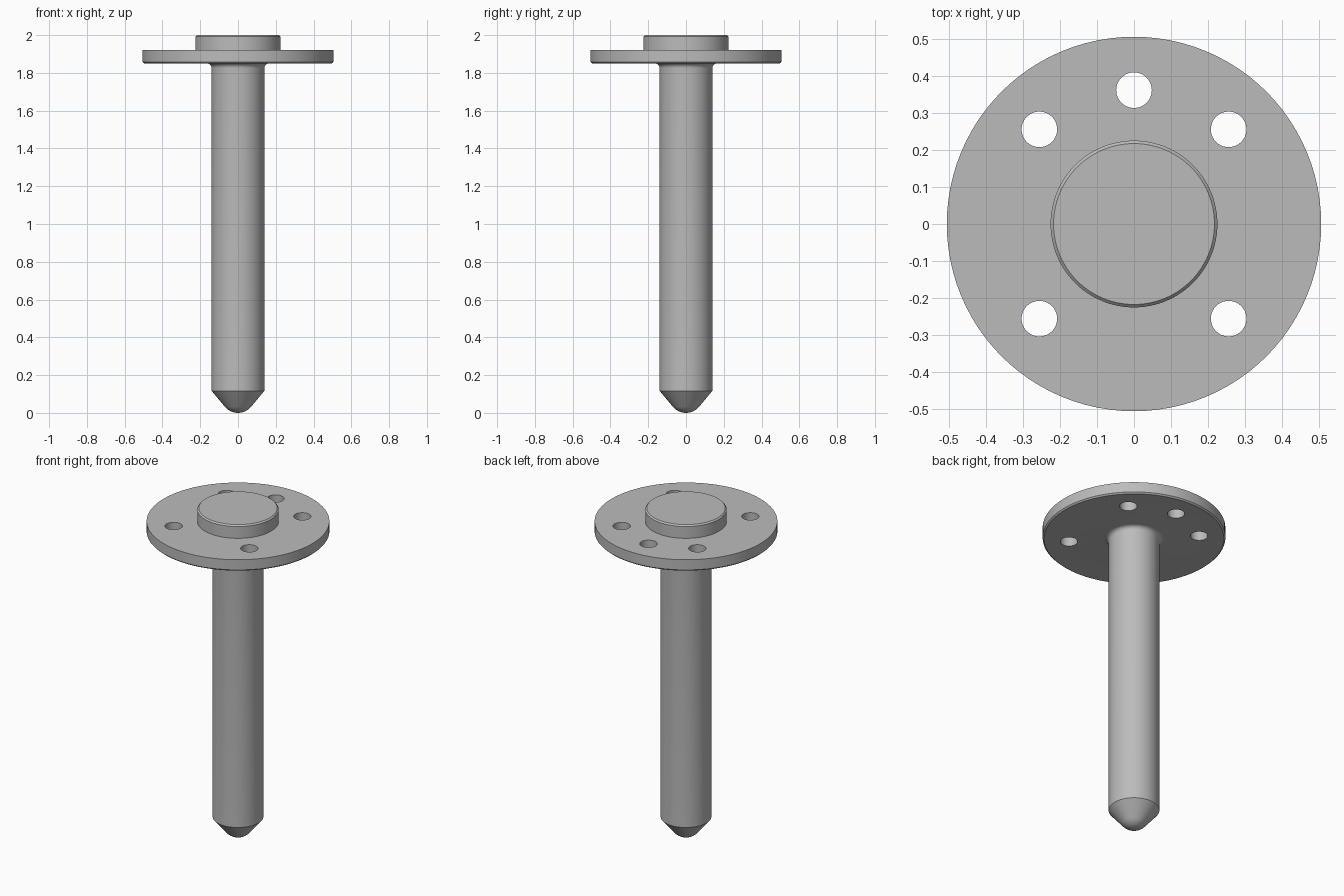
import bpy, bmesh
from math import sin, cos, pi, radians
from mathutils import Matrix, Vector

cube = bpy.data.objects.get("Cube")
if cube:
    bpy.data.objects.remove(cube, do_unlink=True)

SIDES = 96
SHAFT_R, FLANGE_R, BOSS_R = 0.14, 0.505, 0.225
FLANGE_Z, FLANGE_TOP, TOP = 1.85, 1.92, 2.0
CHAMFER = 0.008

grey = bpy.data.materials.new("plain grey")
grey.use_nodes = True
grey.diffuse_color = (0.5, 0.5, 0.5, 1)
grey.node_tree.nodes["Principled BSDF"].inputs["Base Color"].default_value = (0.5, 0.5, 0.5, 1)


def add_object(name, bm):
    mesh = bpy.data.meshes.new(name)
    bm.to_mesh(mesh)
    bm.free()
    obj = bpy.data.objects.new(name, mesh)
    bpy.context.collection.objects.link(obj)
    mesh.materials.append(grey)
    return obj


def arc(cx, cz, r, start, end, steps=8):
    angles = [radians(start + (end - start) * i / steps) for i in range(steps + 1)]
    return [(cx + r * cos(a), cz + r * sin(a)) for a in angles]


# Turned profile: rounded tip, cone, shaft, fillet, flange, boss
tip_r, fillet = 0.09, 0.025
profile = arc(0, tip_r, tip_r, -90, -40)
profile += [(SHAFT_R, 0.117)]
profile += arc(SHAFT_R + fillet, FLANGE_Z - fillet, fillet, 180, 90)
profile += [(FLANGE_R - CHAMFER, FLANGE_Z), (FLANGE_R, FLANGE_Z + CHAMFER),
            (FLANGE_R, FLANGE_TOP), (BOSS_R, FLANGE_TOP),
            (BOSS_R, TOP - CHAMFER), (BOSS_R - CHAMFER, TOP), (0, TOP)]

bm = bmesh.new()
verts = [bm.verts.new((x, 0, z)) for x, z in profile]
edges = [bm.edges.new(pair) for pair in zip(verts, verts[1:])]
bmesh.ops.spin(bm, geom=verts + edges, cent=(0, 0, 0), axis=(0, 0, 1),
               angle=2 * pi, steps=SIDES, use_merge=True)
bmesh.ops.remove_doubles(bm, verts=bm.verts, dist=1e-5)
bmesh.ops.dissolve_degenerate(bm, edges=bm.edges, dist=1e-6)
bmesh.ops.recalc_face_normals(bm, faces=bm.faces)
pin = add_object("flanged_pin", bm)

# Bolt holes: four on the diagonals and one at the back
bm = bmesh.new()
for degrees in (45, 90, 135, 225, 315):
    a = radians(degrees)
    place = Vector((0.361 * cos(a), 0.361 * sin(a), (FLANGE_Z + FLANGE_TOP) / 2))
    bmesh.ops.create_cone(bm, cap_ends=True, segments=40, radius1=0.048, radius2=0.048,
                          depth=0.2, matrix=Matrix.Translation(place))
cutter = add_object("hole_cutter", bm)
cutter.hide_render = True

cut = pin.modifiers.new("bolt_holes", 'BOOLEAN')
cut.operation = 'DIFFERENCE'
cut.solver = 'EXACT'
cut.object = cutter
bpy.ops.object.select_all(action='DESELECT')
bpy.context.view_layer.objects.active = pin
pin.select_set(True)
bpy.ops.object.modifier_apply(modifier=cut.name)
bpy.data.objects.remove(cutter, do_unlink=True)

bpy.ops.object.shade_smooth_by_angle(angle=radians(30))
